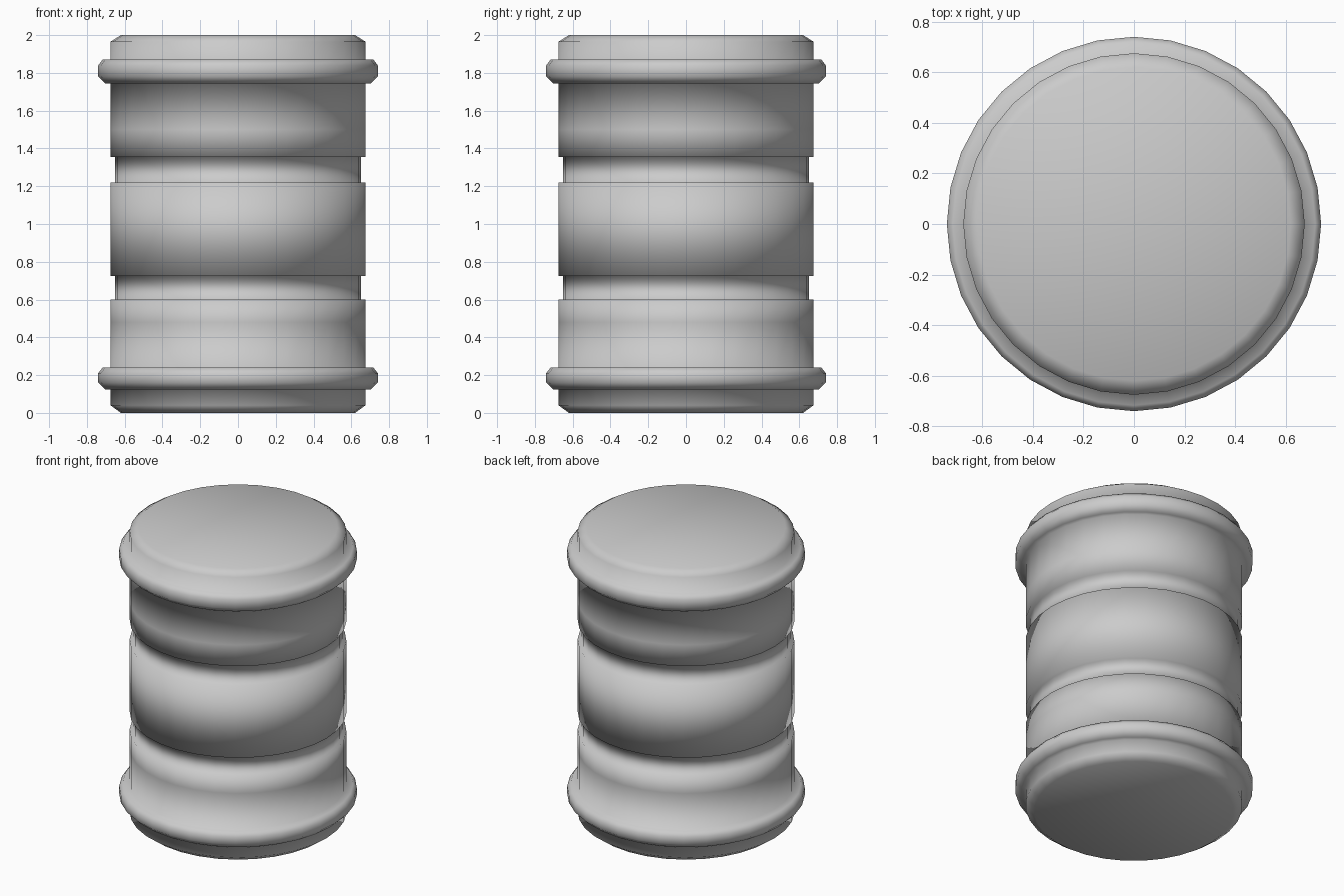
import bpy, bmesh, math

if "Cube" in bpy.data.objects:
    bpy.data.objects.remove(bpy.data.objects["Cube"])

SIDES = 32

# Silhouette of the drum: (radius, height) from bottom to top
PROFILE = [
    (0.62, 0.0), (0.675, 0.04), (0.675, 0.125),                  # bottom lip
    (0.705, 0.125), (0.74, 0.16), (0.74, 0.21), (0.717, 0.24),   # lower rim
    (0.675, 0.24), (0.675, 0.48), (0.675, 0.60),                 # lower body
    (0.65, 0.60), (0.65, 0.725),                                 # lower groove
    (0.675, 0.725), (0.675, 1.22),                               # middle body
    (0.65, 1.22), (0.65, 1.355),                                 # upper groove
    (0.675, 1.355), (0.675, 1.50), (0.675, 1.745),               # upper body
    (0.705, 1.745), (0.74, 1.78), (0.74, 1.84), (0.717, 1.87),   # upper rim
    (0.675, 1.87), (0.675, 1.965), (0.62, 2.0),                  # top lip
]


def lathe(name, profile, sides):
    bm = bmesh.new()
    rings = []
    for r, z in profile:
        rings.append([bm.verts.new((r * math.cos(a), r * math.sin(a), z))
                      for a in (2 * math.pi * i / sides for i in range(sides))])
    for low, high in zip(rings, rings[1:]):
        for i in range(sides):
            j = (i + 1) % sides
            bm.faces.new((low[i], low[j], high[j], high[i]))
    # closed ends
    bm.faces.new(rings[0][::-1])
    bm.faces.new(rings[-1])
    for f in bm.faces:
        f.smooth = True
    mesh = bpy.data.meshes.new(name)
    bm.to_mesh(mesh)
    bm.free()
    obj = bpy.data.objects.new(name, mesh)
    bpy.context.collection.objects.link(obj)
    return obj


lathe("barrel_drum", PROFILE, SIDES)
